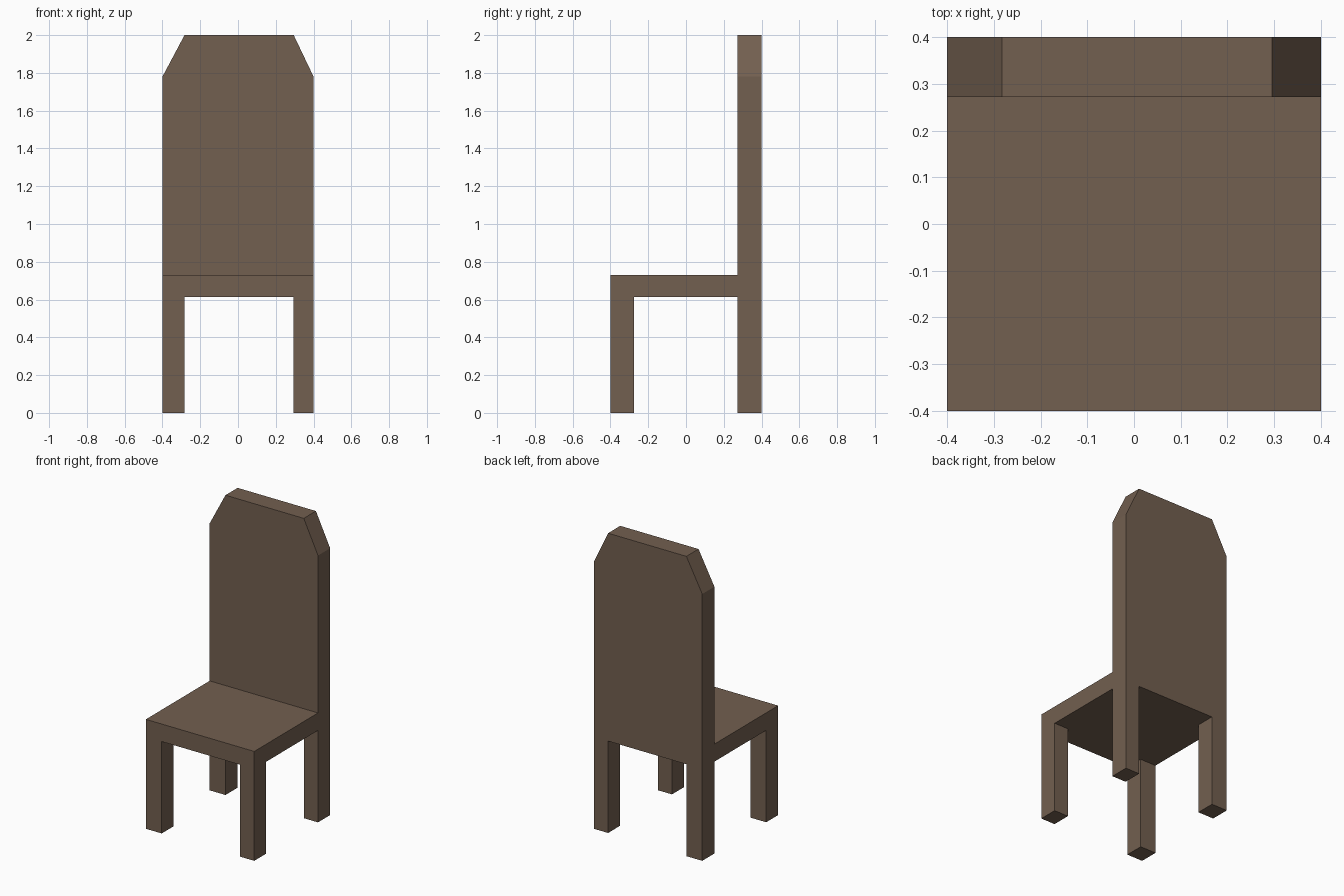
import bpy
import bmesh

if "Cube" in bpy.data.objects:
    bpy.data.objects.remove(bpy.data.objects["Cube"])

W = 0.40                        # half width and half depth
LEG_L, LEG_R = -0.283, 0.295    # inner faces of the legs
SEAT_LOW, SEAT_TOP = 0.613, 0.73
BACK_Y, FRONT_Y = 0.272, -0.274

wood = bpy.data.materials.new("brown_wood")
wood.diffuse_color = (0.17, 0.115, 0.08, 1)
wood.use_nodes = True
wood.node_tree.nodes["Principled BSDF"].inputs["Base Color"].default_value = wood.diffuse_color


def prism(name, profile, y0, y1):
    """Extrude an x-z outline from y0 to y1."""
    bm = bmesh.new()
    face = bm.faces.new([bm.verts.new((x, y0, z)) for x, z in profile])
    out = bmesh.ops.extrude_face_region(bm, geom=[face], use_keep_orig=True)
    moved = [v for v in out["geom"] if isinstance(v, bmesh.types.BMVert)]
    bmesh.ops.translate(bm, verts=moved, vec=(0, y1 - y0, 0))
    bmesh.ops.recalc_face_normals(bm, faces=bm.faces)
    mesh = bpy.data.meshes.new(name)
    bm.to_mesh(mesh)
    bm.free()
    mesh.materials.append(wood)
    obj = bpy.data.objects.new(name, mesh)
    bpy.context.collection.objects.link(obj)
    return obj


def rect(x0, x1, z0, z1):
    return [(x0, z0), (x1, z0), (x1, z1), (x0, z1)]


# Back panel with clipped top corners, running down into the back legs
prism("backrest_with_back_legs", [
    (-W, 0), (LEG_L, 0), (LEG_L, SEAT_LOW), (LEG_R, SEAT_LOW), (LEG_R, 0), (W, 0),
    (W, 1.78), (LEG_R, 2), (LEG_L, 2), (-W, 1.78)], BACK_Y, W)

# Seat slab
prism("seat", rect(-W, W, SEAT_LOW, SEAT_TOP), -W, BACK_Y)

# Front legs
for side, x0, x1 in (("left", -W, LEG_L), ("right", LEG_R, W)):
    prism("front_leg_" + side, rect(x0, x1, 0, SEAT_LOW), -W, FRONT_Y)
